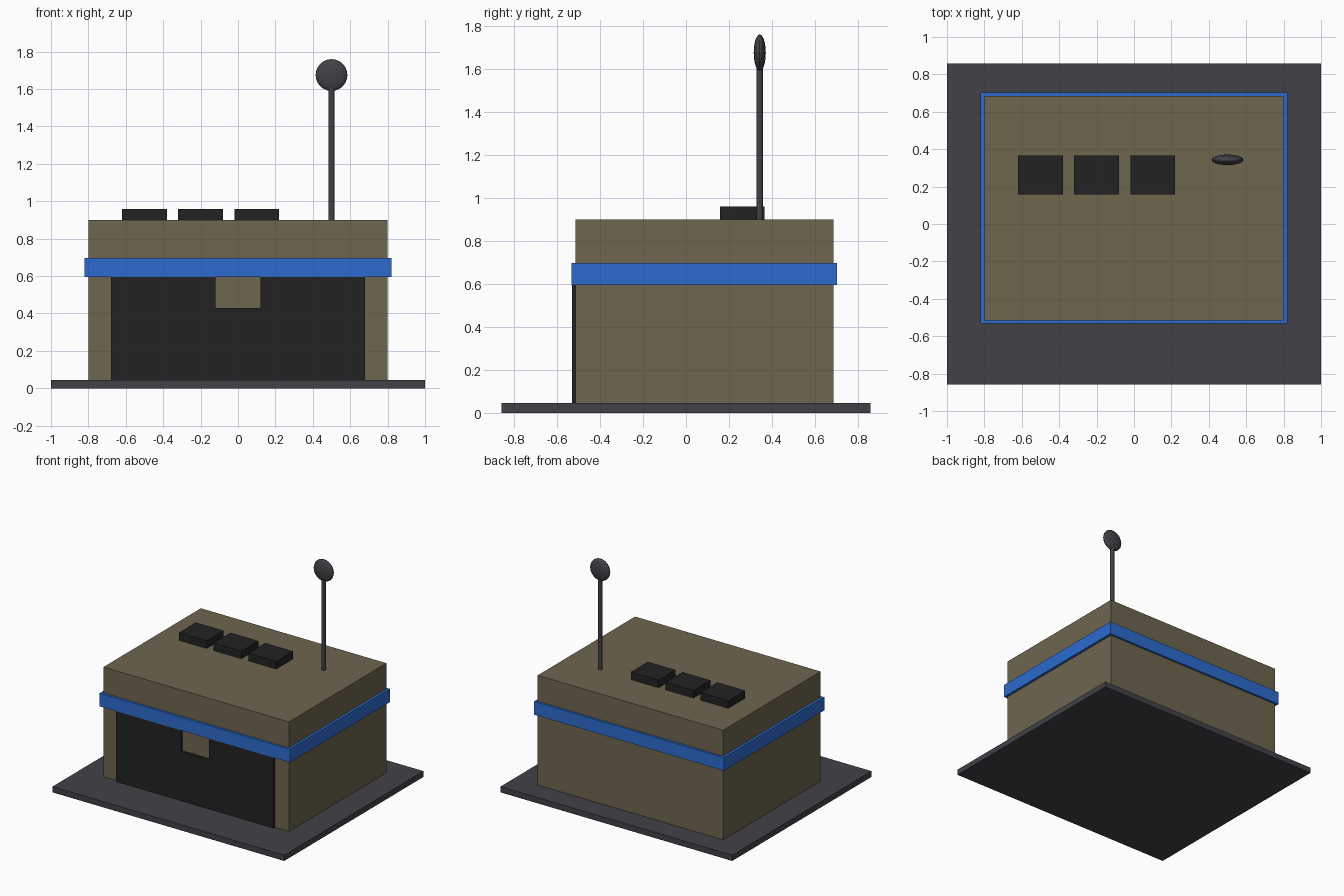
import bpy
from mathutils import Vector

cube = bpy.data.objects.get("Cube")
if cube:
    bpy.data.objects.remove(cube, do_unlink=True)


def material(name, rgb):
    """Flat material from 0-255 display values, converted to linear."""
    lin = [((c / 255 + 0.055) / 1.055) ** 2.4 for c in rgb]
    m = bpy.data.materials.new(name)
    m.use_nodes = True
    m.diffuse_color = (*lin, 1)
    m.node_tree.nodes["Principled BSDF"].inputs["Base Color"].default_value = (*lin, 1)
    return m


olive = material("olive_wall", (110, 102, 79))
blue = material("blue_trim", (45, 107, 207))
black = material("black_panel", (34, 34, 34))
grey = material("dark_grey", (66, 65, 70))


def finish(name, mat):
    ob = bpy.context.object
    ob.name = ob.data.name = name
    ob.data.materials.append(mat)
    return ob


def box(name, low, high, mat):
    low, high = Vector(low), Vector(high)
    bpy.ops.mesh.primitive_cube_add(size=1, location=(low + high) / 2)
    bpy.context.object.scale = high - low
    bpy.ops.object.transform_apply(location=False, rotation=False, scale=True)
    return finish(name, mat)


# Ground slab and main building
box("base_slab", (-1, -0.858, 0), (1, 0.858, 0.045), grey)
box("building", (-0.8, -0.515, 0.045), (0.8, 0.685, 0.9), olive)

# Trim band around the walls
box("trim_band", (-0.82, -0.533, 0.595), (0.82, 0.702, 0.698), blue)

# Garage door with a notch at its top centre
box("door_lower", (-0.68, -0.531, 0.045), (0.68, -0.515, 0.43), black)
for side, x in (("right", -0.68), ("left", 0.12)):
    box("door_upper_" + side, (x, -0.531, 0.43), (x + 0.56, -0.515, 0.6), black)

# Row of roof units
for i in range(3):
    x = -0.62 + 0.3 * i
    box(f"roof_unit_{i + 1}", (x, 0.157, 0.9), (x + 0.24, 0.365, 0.96), black)

# Antenna mast and flattened dish
bpy.ops.mesh.primitive_cylinder_add(vertices=12, radius=0.016, depth=0.76,
                                    location=(0.5, 0.343, 1.28))
finish("antenna_mast", grey)
bpy.ops.mesh.primitive_uv_sphere_add(segments=24, ring_count=12, radius=0.085,
                                     location=(0.5, 0.343, 1.675))
bpy.context.object.scale.y = 0.33
bpy.ops.object.transform_apply(location=False, rotation=False, scale=True)
finish("antenna_dish", grey)
